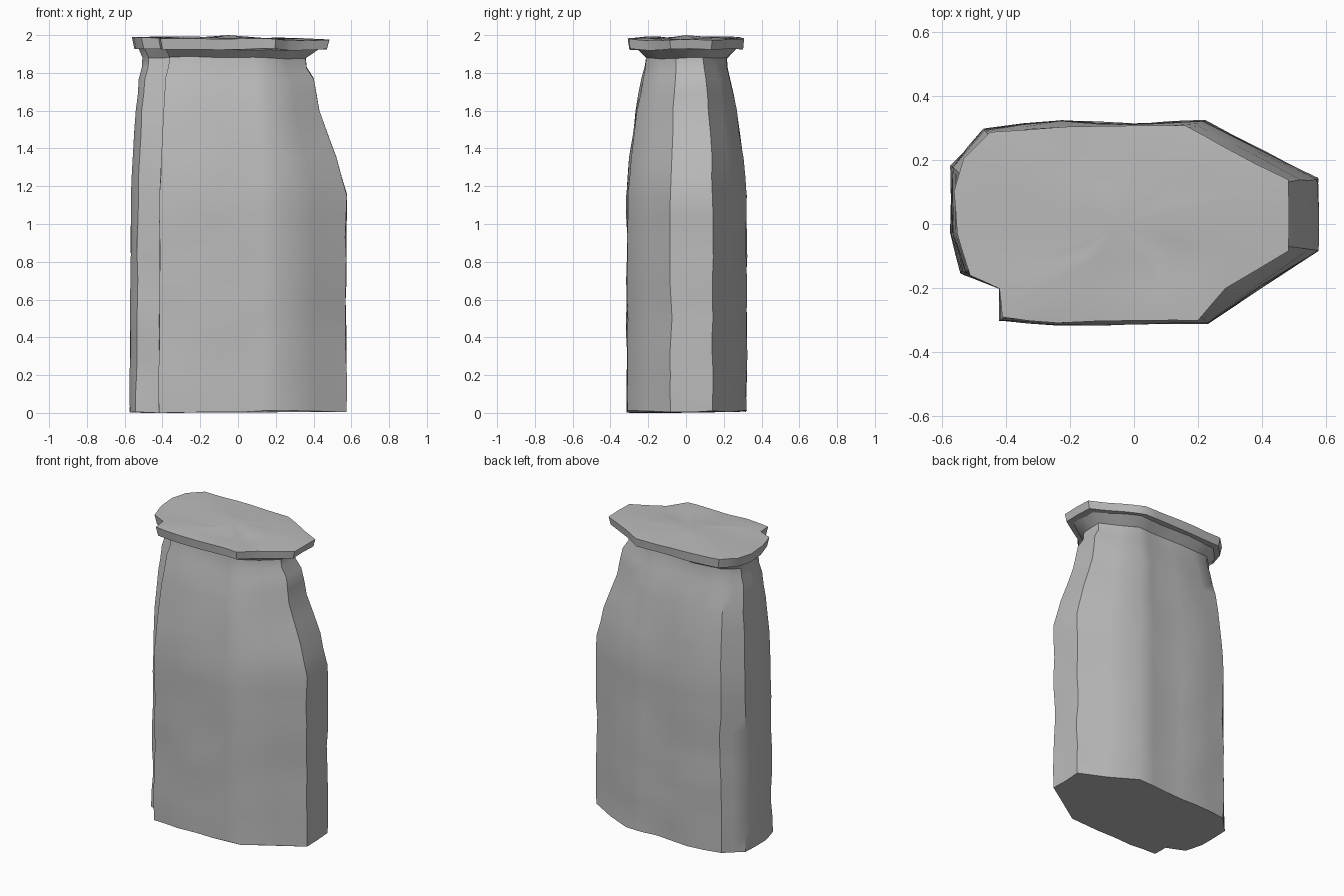
import bpy, bmesh, math
from mathutils import Vector, noise

cube = bpy.data.objects.get("Cube")
if cube:
    bpy.data.objects.remove(cube, do_unlink=True)

stone = bpy.data.materials.new("grey_stone")
stone.use_nodes = True
GREY = (0.5, 0.5, 0.5, 1)
stone.diffuse_color = GREY
stone.node_tree.nodes["Principled BSDF"].inputs["Base Color"].default_value = GREY


def densify(points):
    """Add a midpoint on every edge of a closed outline."""
    out = []
    for i, p in enumerate(points):
        q = points[(i + 1) % len(points)]
        out += [Vector(p), (Vector(p) + Vector(q)) / 2]
    return out


def wobble(p, amount, freq=5.0):
    """Chipped-stone irregularity."""
    return p + noise.noise_vector(p * freq) * amount


def loft(name, rings, smooth_angle, crown=None):
    """Skin closed rings from bottom to top; crown adds an uneven top centre."""
    bm = bmesh.new()
    loops = [[bm.verts.new(p) for p in ring] for ring in rings]
    n = len(loops[0])
    for a, b in zip(loops, loops[1:]):
        for i in range(n):
            j = (i + 1) % n
            bm.faces.new((a[i], a[j], b[j], b[i]))
    bm.faces.new(loops[0][::-1])
    if crown:
        tip = bm.verts.new(crown)
        for i in range(n):
            bm.faces.new((loops[-1][i], loops[-1][(i + 1) % n], tip))
    else:
        bm.faces.new(loops[-1])
    bmesh.ops.recalc_face_normals(bm, faces=bm.faces)
    mesh = bpy.data.meshes.new(name)
    bm.to_mesh(mesh)
    bm.free()
    mesh.materials.append(stone)
    ob = bpy.data.objects.new(name, mesh)
    bpy.context.collection.objects.link(ob)
    bpy.ops.object.select_all(action="DESELECT")
    ob.select_set(True)
    bpy.context.view_layer.objects.active = ob
    bpy.ops.object.shade_smooth_by_angle(angle=math.radians(smooth_angle))
    return ob


# Pillar: footprint with a notch at the front right corner
footprint = densify([
    (0.575, -0.08), (0.575, 0.14), (0.22, 0.32), (0, 0.31), (-0.23, 0.32),
    (-0.47, 0.295), (-0.57, 0.18), (-0.575, -0.03), (-0.54, -0.15),
    (-0.42, -0.2), (-0.42, -0.3), (-0.24, -0.315), (0.03, -0.31), (0.23, -0.31)])

# Height, left x, right x and y scale of the pillar silhouette
silhouette = [
    (0.01, 1, 1, 1), (0.6, 0.99, 0.99, 1), (1.15, 0.985, 1, 1),
    (1.35, 0.97, 0.9, 0.95), (1.6, 0.94, 0.75, 0.84), (1.77, 0.91, 0.7, 0.73),
    (1.83, 0.875, 0.63, 0.68), (1.88, 0.87, 0.62, 0.66), (1.935, 0.92, 0.77, 0.86)]

pillar_rings = []
for lo, hi in zip(silhouette, silhouette[1:]):
    steps = max(1, round((hi[0] - lo[0]) / 0.1))
    for s in range(steps):
        z, left, right, depth = (a + (b - a) * s / steps for a, b in zip(lo, hi))
        pillar_rings.append([
            wobble(Vector((x * (left if x < 0 else right), y * depth, z)), 0.01)
            for x, y in footprint])
z, left, right, depth = silhouette[-1]
pillar_rings.append([Vector((x * (left if x < 0 else right), y * depth, z))
                     for x, y in footprint])
for p in pillar_rings[0]:
    p.z = max(0, p.z - 0.003)
pillar_rings[0][18].z = 0
loft("pillar", pillar_rings, 40)

# Cap slab: overhanging outline with slightly sloped edge and uneven top
cap_outline = densify([
    (0.485, -0.085), (0.48, 0.14), (0.28, 0.24), (0.16, 0.31), (0, 0.305),
    (-0.22, 0.305), (-0.45, 0.285), (-0.53, 0.2), (-0.56, 0.1), (-0.55, -0.03),
    (-0.51, -0.16), (-0.425, -0.2), (-0.415, -0.29), (-0.24, -0.31),
    (0.03, -0.3), (0.2, -0.3), (0.29, -0.2)])


def cap_ring(scale, z, amount):
    return [wobble(Vector((x * scale, y * scale, z)), amount) for x, y in cap_outline]


cap_rings = [cap_ring(0.975, 1.925, 0.008), cap_ring(1, 1.98, 0.008),
             cap_ring(0.7, 1.985, 0.012), cap_ring(0.35, 1.985, 0.012)]
for ring in cap_rings[1:]:
    for p in ring:
        p.z = min(2, p.z - 0.012 * p.x)
loft("cap_slab", cap_rings, 40, crown=(-0.05, 0, 2.0))
